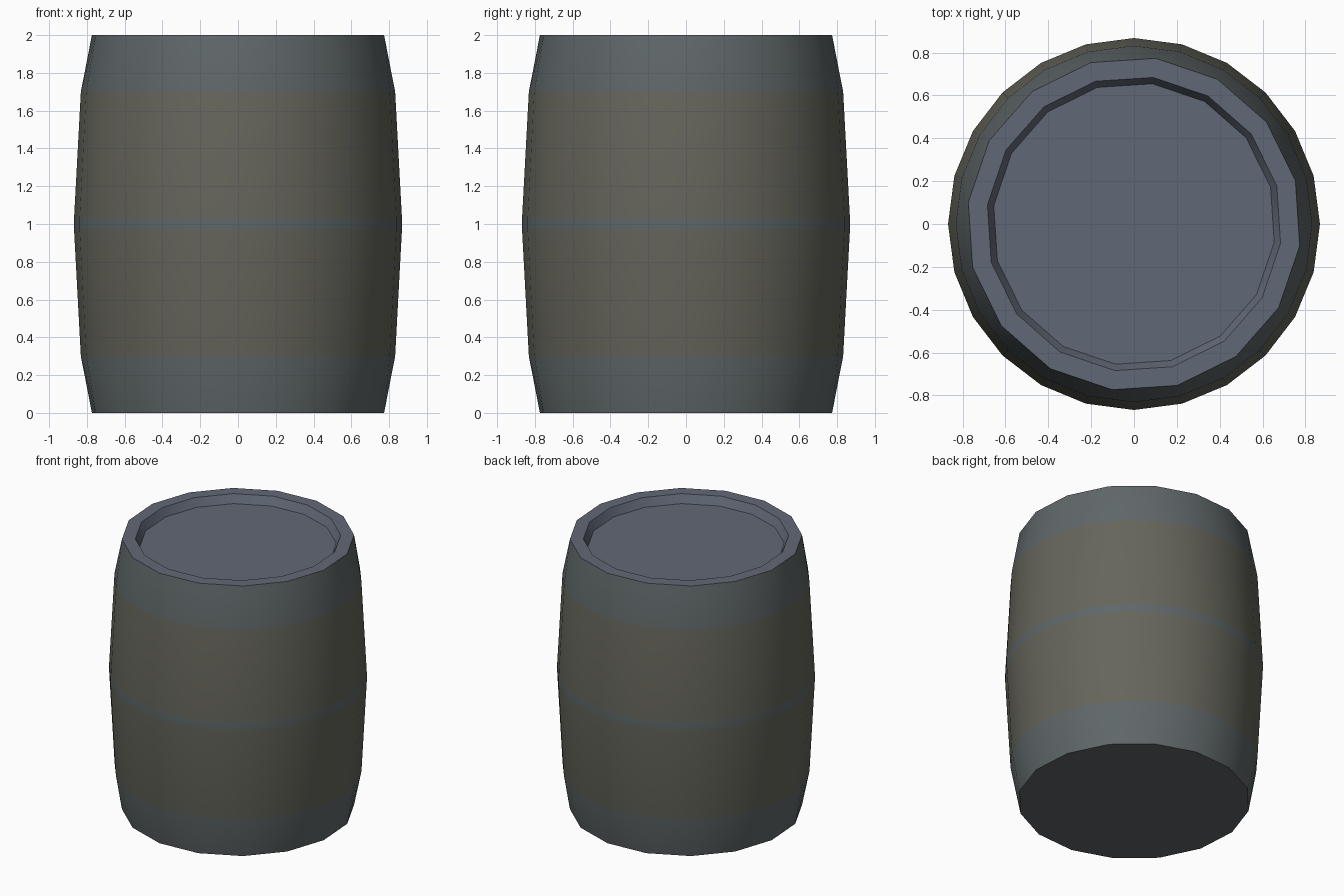
import bpy, bmesh
from math import cos, sin, radians, tau

if "Cube" in bpy.data.objects:
    bpy.data.objects.remove(bpy.data.objects["Cube"])


def material(name, rgb):
    m = bpy.data.materials.new(name)
    m.diffuse_color = (*rgb, 1)
    m.use_nodes = True
    m.node_tree.nodes["Principled BSDF"].inputs["Base Color"].default_value = m.diffuse_color
    return m


wood = material("weathered_wood", (0.13, 0.13, 0.105))
hoop = material("hoop_metal", (0.115, 0.135, 0.14))
rim = material("rim_grey", (0.12, 0.14, 0.18))


def ring(bm, radius, z, sides, turn):
    vs = [bm.verts.new((radius * cos(radians(turn) + tau * i / sides),
                        radius * sin(radians(turn) + tau * i / sides), z))
          for i in range(sides)]
    edges = [bm.edges.new((vs[i], vs[(i + 1) % sides])) for i in range(sides)]
    return vs, edges


def lathe(name, profile, mats, cap_first, cap_last):
    """Profile rows: radius, z, sides, turn; mats gives one material index per span."""
    bm = bmesh.new()
    rings = [ring(bm, *p) for p in profile]
    for a, b, mat in zip(rings, rings[1:], mats):
        for f in bmesh.ops.bridge_loops(bm, edges=a[1] + b[1])["faces"]:
            f.material_index = mat
    if cap_first:
        bm.faces.new(rings[0][0]).material_index = mats[0]
    if cap_last:
        bm.faces.new(rings[-1][0]).material_index = mats[-1]
    bmesh.ops.recalc_face_normals(bm, faces=bm.faces[:])
    me = bpy.data.meshes.new(name)
    bm.to_mesh(me)
    bm.free()
    for m in (wood, hoop, rim):
        me.materials.append(m)
    ob = bpy.data.objects.new(name, me)
    bpy.context.collection.objects.link(ob)
    bpy.ops.object.select_all(action='DESELECT')
    ob.select_set(True)
    bpy.context.view_layer.objects.active = ob
    bpy.ops.object.shade_smooth_by_angle(angle=radians(35))
    return ob


# Barrel: 16-sided ends, 24-sided belly, flat rim and a shallow recessed lid
lathe("barrel", [
    (0.78, 0.00, 16, 15),
    (0.832, 0.30, 24, 0),
    (0.868, 0.97, 24, 0),
    (0.868, 1.03, 24, 0),
    (0.832, 1.70, 24, 0),
    (0.78, 2.00, 16, 15),
    (0.69, 2.00, 16, 15),
    (0.66, 1.94, 16, 15),
], [1, 0, 1, 0, 1, 2, 2], True, True)
